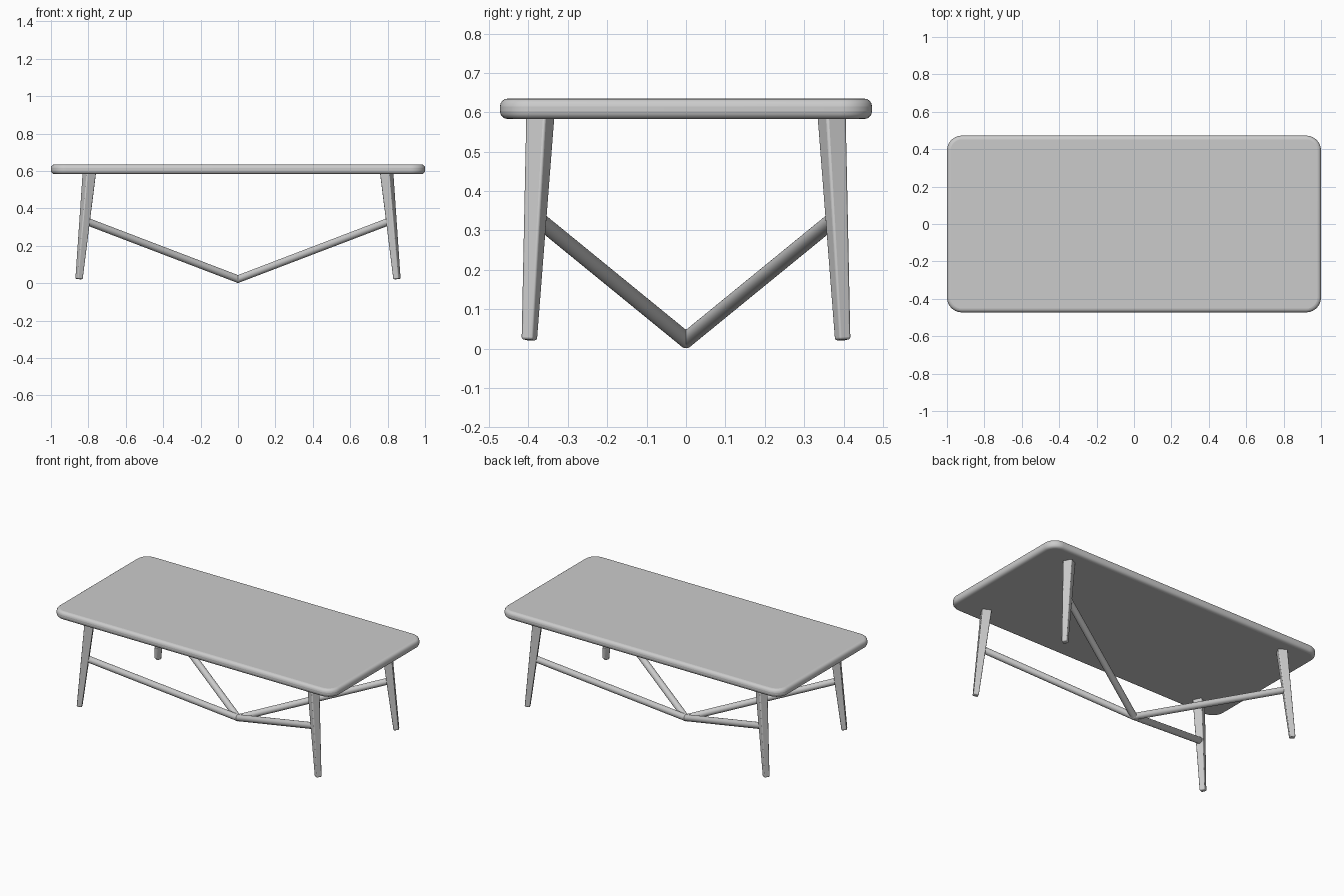
import bpy, bmesh
from mathutils import Vector, Matrix

if "Cube" in bpy.data.objects:
    bpy.data.objects.remove(bpy.data.objects["Cube"])


def finish(name, bm, bevel=0.0, segments=3, mirror=False):
    bmesh.ops.recalc_face_normals(bm, faces=bm.faces)
    mesh = bpy.data.meshes.new(name)
    bm.to_mesh(mesh)
    bm.free()
    obj = bpy.data.objects.new(name, mesh)
    bpy.context.collection.objects.link(obj)
    if bevel:
        mod = obj.modifiers.new("Rounded edges", 'BEVEL')
        mod.width, mod.segments = bevel, segments
        mod.limit_method, mod.angle_limit = 'ANGLE', 0.8
    if mirror:
        mod = obj.modifiers.new("Four corners", 'MIRROR')
        mod.use_axis = (True, True, False)
        mod.use_clip = False
        mod.use_mirror_merge = False
    bpy.context.view_layer.objects.active = obj
    obj.select_set(True)
    bpy.ops.object.shade_smooth_by_angle(angle=0.6)
    obj.select_set(False)
    return obj


def frame_between(a, b):
    """Matrix whose z axis runs from a to b, with y kept horizontal."""
    z = (b - a).normalized()
    y = Vector((0, 0, 1)).cross(z).normalized()
    x = y.cross(z)
    rot = Matrix((x, y, z)).transposed().to_4x4()
    return Matrix.Translation((a + b) / 2) @ rot, (b - a).length


# Tabletop: slab with rounded corners and softened edges
bm = bmesh.new()
bmesh.ops.create_cube(bm, size=1, matrix=Matrix.Translation((0, 0, 0.609))
                      @ Matrix.Diagonal((2, 0.945, 0.052, 1)))
uprights = [e for e in bm.edges
            if abs(e.verts[0].co.z - e.verts[1].co.z) > 0.01]
bmesh.ops.bevel(bm, geom=uprights, offset=0.08, segments=10,
                profile=0.5, affect='EDGES')
finish("tabletop", bm, bevel=0.02, segments=4)

# Legs: splayed square tapers turned toward the table centre
foot, head = Vector((0.85, 0.398, 0.022)), Vector((0.795, 0.37, 0.59))
mat, length = frame_between(foot, head)
bm = bmesh.new()
bmesh.ops.create_cube(bm, size=1)
for v in bm.verts:
    width = 0.056 if v.co.z > 0 else 0.032
    v.co = mat @ Vector((v.co.x * width, v.co.y * width, v.co.z * length))
finish("legs", bm, bevel=0.006, mirror=True)

# Stretchers: round rods rising from the low centre to each leg
hub, joint = Vector((0, 0, 0.022)), Vector((0.815, 0.381, 0.333))
hub = hub - (joint - hub).normalized() * 0.006
mat, length = frame_between(hub, joint)
bm = bmesh.new()
bmesh.ops.create_cone(bm, cap_ends=True, segments=24, radius1=0.02,
                      radius2=0.02, depth=length, matrix=mat)
finish("stretchers", bm, mirror=True)
